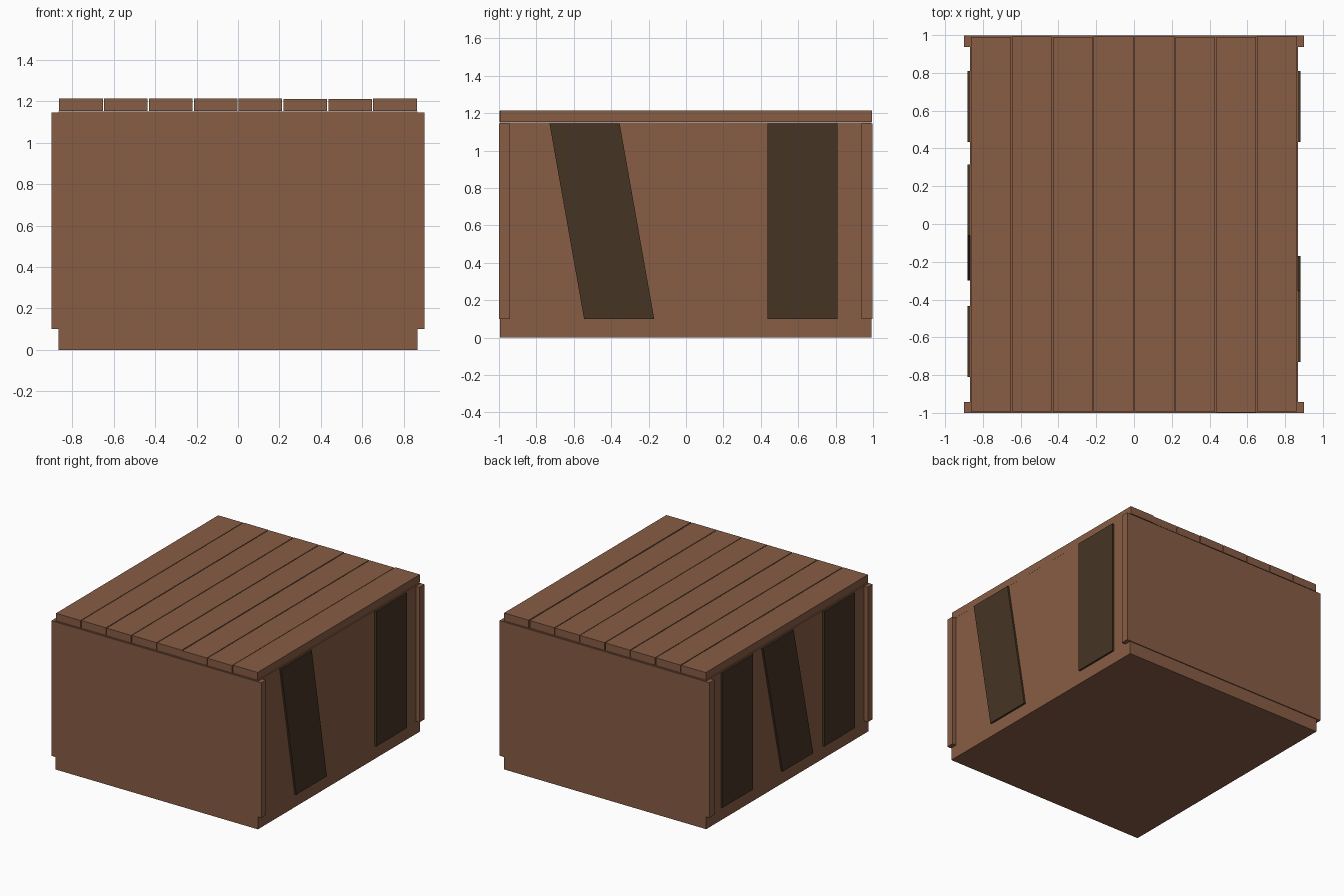
import bpy, bmesh, random

if "Cube" in bpy.data.objects:
    bpy.data.objects.remove(bpy.data.objects["Cube"])
random.seed(3)


def material(name, rgb):
    m = bpy.data.materials.new(name)
    m.diffuse_color = (*rgb, 1)
    m.use_nodes = True
    m.node_tree.nodes["Principled BSDF"].inputs["Base Color"].default_value = m.diffuse_color
    return m


wood = material("brown wood", (0.245, 0.11, 0.059))
dark = material("dark wood", (0.06, 0.035, 0.018))


def finish(name, bm, mat):
    bmesh.ops.recalc_face_normals(bm, faces=bm.faces)
    me = bpy.data.meshes.new(name)
    bm.to_mesh(me)
    bm.free()
    me.materials.append(mat)
    ob = bpy.data.objects.new(name, me)
    bpy.context.collection.objects.link(ob)
    return ob


def slab(name, mat, x0, x1, outline):
    """Prism along x from a (y, z) outline."""
    bm = bmesh.new()
    face = bm.faces.new([bm.verts.new((x0, y, z)) for y, z in outline])
    ext = bmesh.ops.extrude_face_region(bm, geom=[face])
    for v in ext["geom"]:
        if isinstance(v, bmesh.types.BMVert):
            v.co.x = x1
    return finish(name, bm, mat)


def box(name, mat, x0, x1, y0, y1, z0, z1):
    return slab(name, mat, x0, x1, [(y0, z0), (y1, z0), (y1, z1), (y0, z1)])


# Crate body
box("body", wood, -0.867, 0.867, -0.994, 0.991, 0, 1.15)

# End walls, standing proud of the sides at the corners
box("front_wall", wood, -0.9, 0.9, -1.0, -0.942, 0.1, 1.146)
box("back_wall", wood, -0.9, 0.9, 0.938, 0.998, 0.1, 1.146)

# Roof boards with narrow gaps and slightly uneven ends
n, width, gap = 8, 1.732, 0.006
step = width / n
for i in range(n):
    x = -width / 2 + i * step
    j = random.uniform(-0.003, 0.003)
    box(f"roof_board_{i + 1}", wood, x + gap / 2, x + step - gap / 2,
        -0.994 + j, 0.992 + j, 1.154, 1.213 + j / 2)

# Dark side battens: (side, bottom y, top y), upright or leaning
battens = [(1, 0.435, 0.435), (1, -0.545, -0.73),
           (-1, 0.435, 0.435), (-1, -0.3, -0.06), (-1, -0.81, -0.81)]
for i, (side, yb, yt) in enumerate(battens):
    w = 0.375
    slab(f"side_batten_{i + 1}", dark, side * 0.85, side * 0.881,
         [(yb, 0.1), (yb + w, 0.1), (yt + w, 1.146), (yt, 1.146)])
